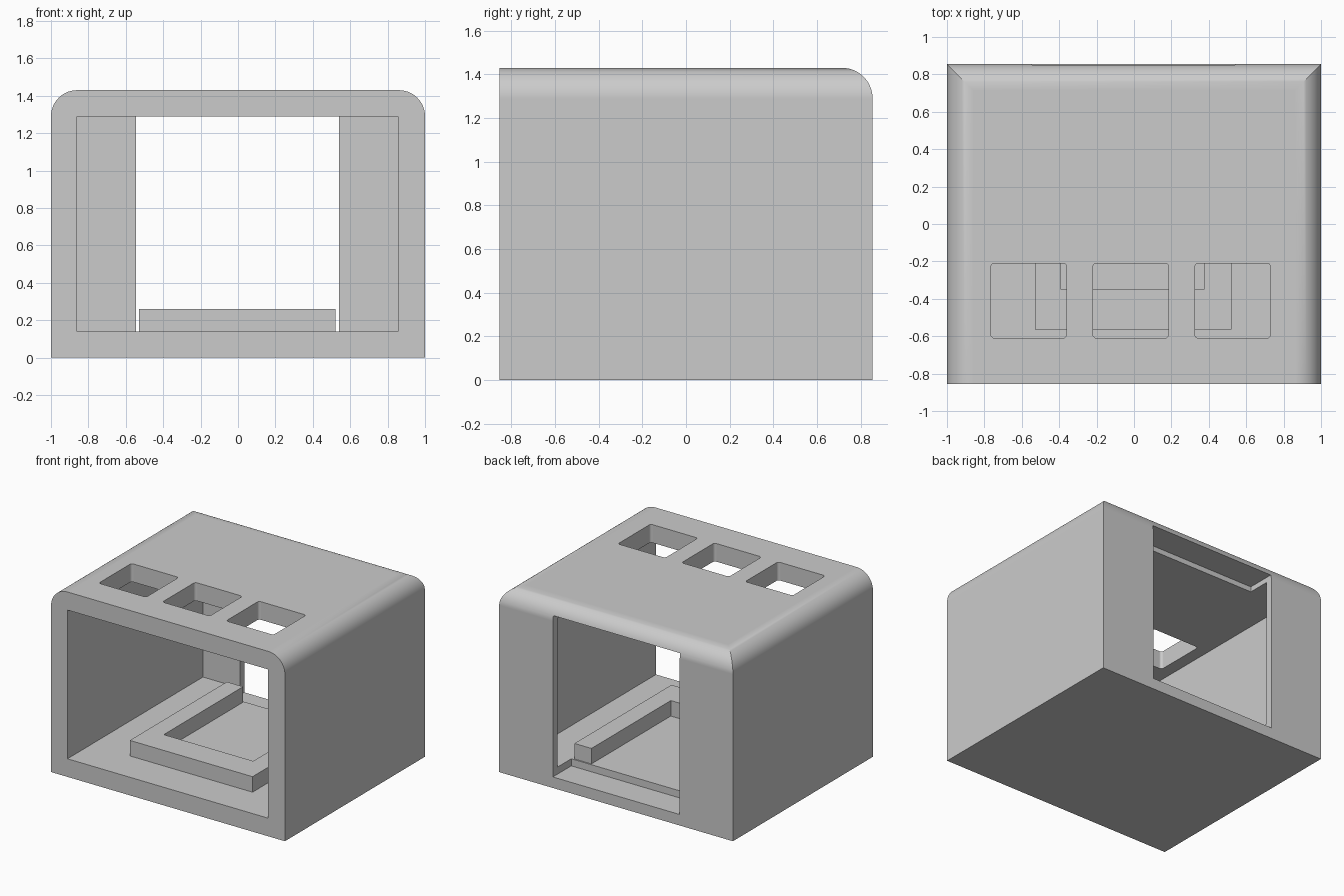
import bpy, bmesh, math

cube = bpy.data.objects.get("Cube")
if cube:
    bpy.data.objects.remove(cube)

grey = bpy.data.materials.new("light_grey")
grey.use_nodes = True
grey.diffuse_color = (0.6, 0.6, 0.6, 1)
grey.node_tree.nodes["Principled BSDF"].inputs["Base Color"].default_value = grey.diffuse_color

DEPTH, HEIGHT, RADIUS = 0.855, 1.43, 0.14
FLOOR, CEILING = 0.14, 1.29


def finish(name, bm):
    bmesh.ops.recalc_face_normals(bm, faces=bm.faces)
    mesh = bpy.data.meshes.new(name)
    bm.to_mesh(mesh)
    bm.free()
    obj = bpy.data.objects.new(name, mesh)
    mesh.materials.append(grey)
    bpy.context.collection.objects.link(obj)
    return obj


def prism(name, outline, z0, z1):
    """Extrude a flat outline from z0 to z1."""
    bm = bmesh.new()
    low = bm.faces.new([bm.verts.new((x, y, z0)) for x, y in outline])
    up = bmesh.ops.extrude_face_region(bm, geom=[low])["geom"]
    for v in up:
        if isinstance(v, bmesh.types.BMVert):
            v.co.z = z1
    return finish(name, bm)


def rect(x0, x1, y0, y1):
    return [(x0, y0), (x1, y0), (x1, y1), (x0, y1)]


def rounded_rect(x0, x1, y0, y1, r, steps=4):
    pts = []
    corners = [(x1 - r, y1 - r), (x0 + r, y1 - r), (x0 + r, y0 + r), (x1 - r, y0 + r)]
    for i, (cx, cy) in enumerate(corners):
        for k in range(steps + 1):
            a = math.pi / 2 * (i + k / steps)
            pts.append((cx + r * math.cos(a), cy + r * math.sin(a)))
    return pts


def activate(obj):
    bpy.ops.object.select_all(action="DESELECT")
    obj.select_set(True)
    bpy.context.view_layer.objects.active = obj


def cut(target, cutter):
    mod = target.modifiers.new("cut", "BOOLEAN")
    mod.operation, mod.solver, mod.object = "DIFFERENCE", "EXACT", cutter
    activate(target)
    bpy.ops.object.modifier_apply(modifier=mod.name)
    bpy.data.objects.remove(cutter)


# Housing: stacked rectangles, rounding the side and back top edges with mitred corners
bm = bmesh.new()
rings = []
ARC = 14
levels = [(0, 0)]
for k in range(ARC + 1):
    a = math.pi / 2 * k / ARC
    levels.append((HEIGHT - RADIUS * (1 - math.sin(a)), RADIUS * (1 - math.cos(a))))
for z, inset in levels:
    outline = rect(inset - 1, 1 - inset, -DEPTH, DEPTH - inset)
    rings.append([bm.verts.new((x, y, z)) for x, y in outline])
bm.faces.new(rings[0])
bm.faces.new(rings[-1])
for a, b in zip(rings, rings[1:]):
    for i in (1, 2, 3):
        j = (i + 1) % 4
        bm.faces.new((a[i], a[j], b[j], b[i]))
bm.faces.new([r[0] for r in rings] + [r[1] for r in reversed(rings)])
housing = finish("housing", bm)

# Interior open at the front, leaving a thin back wall
cut(housing, prism("interior_cutter", rect(-0.86, 0.855, -1, 0.80), FLOOR, CEILING))

# Back opening, recessed into floor and ceiling
cut(housing, prism("back_opening_cutter", rect(-0.545, 0.54, 0.63, 1), 0.085, 1.33))

# Three roof windows
for x in (-0.765, -0.22, 0.325):
    cut(housing, prism("window_cutter", rounded_rect(x, x + 0.405, -0.61, -0.21, 0.02), 1.2, 1.6))

activate(housing)
bpy.ops.object.shade_smooth_by_angle(angle=math.radians(30))
weighted = housing.modifiers.new("weighted_normals", "WEIGHTED_NORMAL")
weighted.keep_sharp = True

# U-shaped raised rail on the floor
back, front = 0.62, -0.565
prism("floor_rail", [(-0.53, front), (0.52, front), (0.52, back), (0.375, back),
                     (0.375, -0.35), (-0.39, -0.35), (-0.39, back), (-0.53, back)],
      FLOOR - 0.01, 0.26)
